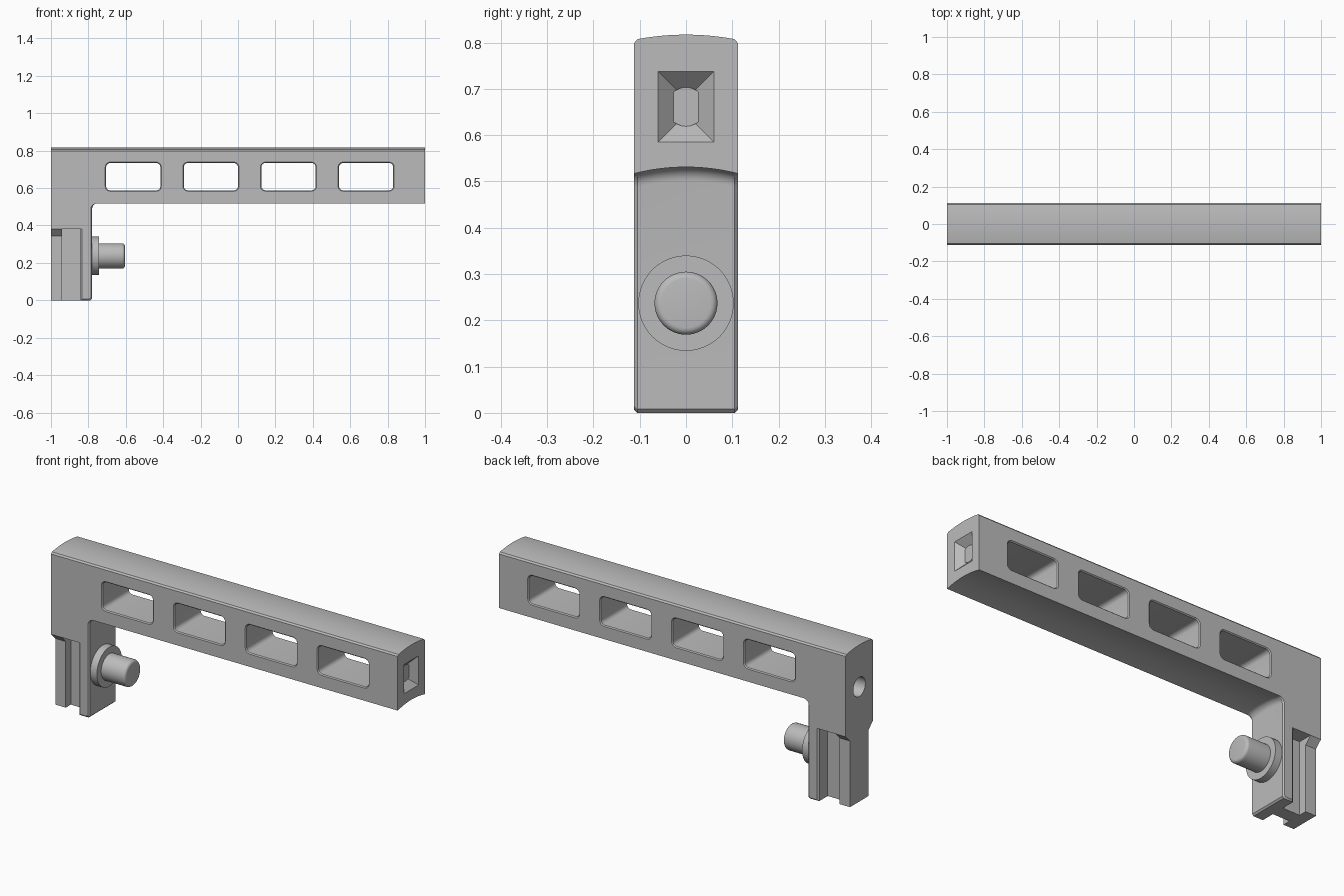
import bpy, bmesh
from math import sin, cos, pi, radians

cube = bpy.data.objects.get("Cube")
if cube:
    bpy.data.objects.remove(cube, do_unlink=True)

grey = bpy.data.materials.new("plain grey")
grey.use_nodes = True
COLOUR = (0.5, 0.5, 0.5, 1)
grey.diffuse_color = COLOUR
grey.node_tree.nodes["Principled BSDF"].inputs["Base Color"].default_value = COLOUR

HALF = 0.112      # half width of the bracket
CENTRE = 0.661    # height of the window row


def loft(name, loops):
    """Closed solid skinned through matching loops of points."""
    bm = bmesh.new()
    rings = [[bm.verts.new(p) for p in loop] for loop in loops]
    for a, b in zip(rings, rings[1:]):
        for i in range(len(a)):
            j = (i + 1) % len(a)
            bm.faces.new((a[i], a[j], b[j], b[i]))
    bm.faces.new(rings[0])
    bm.faces.new(rings[-1])
    bmesh.ops.recalc_face_normals(bm, faces=bm.faces)
    mesh = bpy.data.meshes.new(name)
    bm.to_mesh(mesh)
    bm.free()
    mesh.materials.append(grey)
    obj = bpy.data.objects.new(name, mesh)
    bpy.context.collection.objects.link(obj)
    return obj


def activate(obj):
    bpy.ops.object.select_all(action='DESELECT')
    obj.select_set(True)
    bpy.context.view_layer.objects.active = obj


def cut(body, cutter):
    """Subtract the cutter from the body and discard it."""
    activate(body)
    mod = body.modifiers.new("cut", 'BOOLEAN')
    mod.operation = 'DIFFERENCE'
    mod.solver = 'EXACT'
    mod.object = cutter
    bpy.ops.object.modifier_apply(modifier=mod.name)
    bpy.data.objects.remove(cutter, do_unlink=True)


def turned(name, z, profile, n=48):
    """Round part along x from (x, radius) pairs."""
    return loft(name, [[(x, r * cos(2 * pi * i / n), z + r * sin(2 * pi * i / n))
                        for i in range(n)] for x, r in profile])


def bracket_section(y, inset=0):
    """L outline at depth y, with crowned top and arched underside."""
    t = 1 - (y / HALF) ** 2
    top = 0.806 + 0.011 * t - inset
    under = 0.517 + 0.014 * t
    inner = -0.78 - inset
    r = 0.03
    pts = [(-1, inset), (inner - 0.008, inset), (inner, inset + 0.008)]
    for k in range(7):
        a = pi - k * pi / 12
        pts.append((inner + r + r * cos(a), under - r + r * sin(a)))
    pts += [(1, under), (1, top), (-1, top)]
    return [(x, y, z) for x, z in pts]


def window_loop(x, y, grow):
    """Rounded rectangle in the xz plane."""
    w, h, r = 0.145 + grow, 0.073 + grow, 0.022 + grow
    pts = []
    for q, (sx, sz) in enumerate(((1, 1), (-1, 1), (-1, -1), (1, -1))):
        for k in range(6):
            a = (q + k / 5) * pi / 2
            pts.append((x + sx * (w - r) + r * cos(a), y,
                        CENTRE + sz * (h - r) + r * sin(a)))
    return pts


# Bracket body: horizontal arm and leg in one piece
steps = 16
main = 0.105
sections = [bracket_section(-HALF, 0.007)]
sections += [bracket_section(main * (2 * i / steps - 1)) for i in range(steps + 1)]
sections.append(bracket_section(HALF, 0.007))
bracket = loft("bracket_body", sections)

# Four windows with lightly chamfered rims
for i in range(4):
    x = -0.56 + i * 0.415
    cut(bracket, loft("window_cutter", [
        window_loop(x, y, g) for y, g in
        ((-0.13, 0.023), (-0.107, 0), (0.107, 0), (0.13, 0.023))]))

# Leg side slots and the narrower rear rail
for s in (-1, 1):
    cut(bracket, loft("slot_cutter", [
        [(-0.94, s * y, -0.05), (x, s * y, -0.05), (x, s * y, 0.38), (-0.94, s * y, 0.38)]
        for y, x in ((0.035, -0.842), (0.104, -0.842), (0.13, -0.816))]))
    cut(bracket, loft("rail_cutter", [
        [(x, s * 0.077, -0.05), (x, s * 0.2, -0.05), (x, s * 0.2, 0.468), (x, s * 0.077, 0.345)]
        for x in (-1.05, -0.935)]))

# Tapered pocket in the arm's free end
cut(bracket, loft("pocket_cutter", [
    [(x, sy * (0.06 + g), CENTRE + sz * (0.076 + g))
     for sy, sz in ((1, 1), (-1, 1), (-1, -1), (1, -1))]
    for x, g in ((1.02, 0.02), (0.945, -0.055))]))

# Blind round hole in the leg end
cut(bracket, turned("hole_cutter", 0.598, [(-1.05, 0.05), (-0.88, 0.05)]))

# Pin in the pocket, and the stepped peg on the leg
pin = turned("pocket_pin", CENTRE, [(0.92, 0.042), (0.967, 0.042)])
collar = turned("peg_collar", 0.237, [(-0.8, 0.103), (-0.742, 0.103)])
tip = [(-0.62 + 0.015 * sin(k * pi / 10), 0.053 + 0.015 * cos(k * pi / 10)) for k in range(6)]
peg = turned("peg", 0.237, [(-0.8, 0.068)] + tip)

for obj in (bracket, pin, collar, peg):
    activate(obj)
    bpy.ops.object.shade_smooth_by_angle(angle=radians(30))
